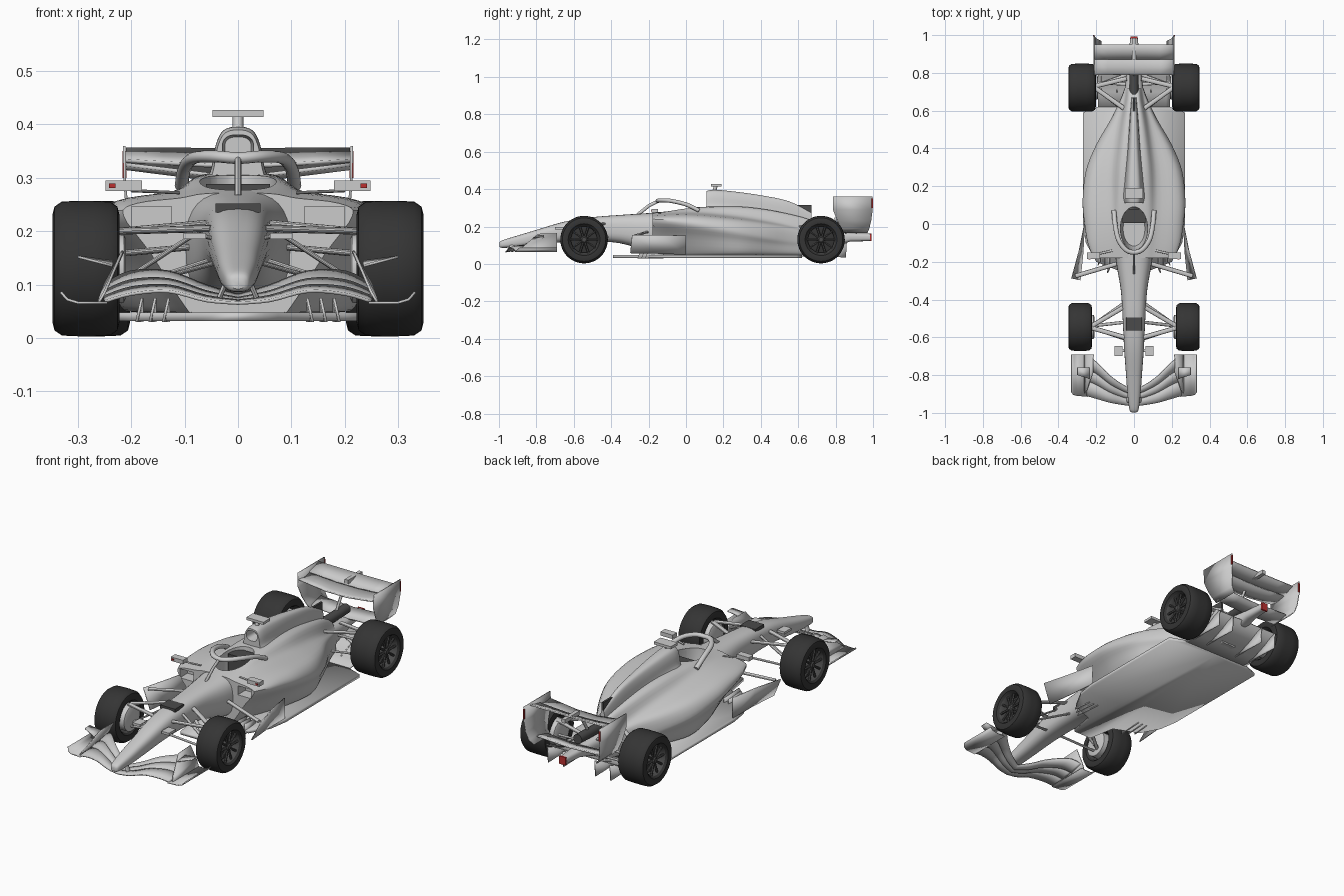
import bpy, bmesh
from math import sin, cos, pi
from mathutils import Vector

if "Cube" in bpy.data.objects:
    bpy.data.objects.remove(bpy.data.objects["Cube"])

def mat(name, c):
    m = bpy.data.materials.new(name)
    m.diffuse_color = (*c, 1)
    m.use_nodes = True
    m.node_tree.nodes["Principled BSDF"].inputs["Base Color"].default_value = m.diffuse_color
    return m

RUBBER, DARK = mat("rubber", (.035, .035, .035)), mat("dark_trim", (.07, .07, .07))
RED = mat("red_light", (.5, .03, .03))

def finish(name, bm, mirror=False, thick=0, m=None):
    bmesh.ops.recalc_face_normals(bm, faces=bm.faces)
    me = bpy.data.meshes.new(name)
    bm.to_mesh(me)
    bm.free()
    ob = bpy.data.objects.new(name, me)
    bpy.context.collection.objects.link(ob)
    if m:
        me.materials.append(m)
    if mirror:
        ob.modifiers.new("mirror", 'MIRROR').merge_threshold = .0005
    if thick:
        s = ob.modifiers.new("thick", 'SOLIDIFY')
        s.thickness, s.offset = thick, 0
    return ob

def loft(name, rings, closed=True, caps=True, **kw):
    bm = bmesh.new()
    vs = [[bm.verts.new(p) for p in r] for r in rings]
    n = len(vs[0])
    for a, b in zip(vs, vs[1:]):
        for i in range(n if closed else n - 1):
            j = (i + 1) % n
            bm.faces.new((a[i], a[j], b[j], b[i]))
    if closed and caps:
        bm.faces.new(vs[0])
        bm.faces.new(vs[-1])
    return finish(name, bm, **kw)

def sheet(name, rows, thick=.005, mirror=True, **kw):
    return loft(name, rows, closed=False, thick=thick, mirror=mirror, **kw)

def plate(name, pts, thick=.005, mirror=True, m=None):
    bm = bmesh.new()
    bm.faces.new([bm.verts.new(p) for p in pts])
    return finish(name, bm, mirror, thick, m)

def box(name, a, b, **kw):
    r = [[(x, y, z) for x, z in ((a[0], a[2]), (b[0], a[2]), (b[0], b[2]), (a[0], b[2]))] for y in (a[1], b[1])]
    return loft(name, r, **kw)

def smooth_path(pts, n, closed=False):
    """Catmull-Rom interpolation of tuples of any size."""
    k, out = len(pts), []
    for i in range(k if closed else k - 1):
        g = lambda j: pts[j % k] if closed else pts[min(max(j, 0), k - 1)]
        for s in range(n):
            t = s / n
            out.append(tuple(.5 * (2*b + (c-a)*t + (2*a-5*b+4*c-d)*t*t + (3*b-a-3*c+d)*t**3)
                             for a, b, c, d in zip(g(i-1), g(i), g(i+1), g(i+2))))
    return out if closed else out + [pts[-1]]

def tube(name, pts, r, flat=1, n=12, **kw):
    P, rings = [Vector(p) for p in pts], []
    for i, p in enumerate(P):
        t = (P[min(i+1, len(P)-1)] - P[max(i-1, 0)]).normalized()
        u = t.cross(Vector((0, 0, 1) if abs(t.z) < .95 else (1, 0, 0))).normalized()
        v = u.cross(t)
        rings.append([p + u*r*flat*cos(2*pi*k/n) + v*r*sin(2*pi*k/n) for k in range(n)])
    return loft(name, rings, **kw)

def lathe(name, prof, y, z, n=48, caps=False, **kw):
    return loft(name, [[(x, y + r*cos(2*pi*k/n), z + r*sin(2*pi*k/n)) for k in range(n)] for x, r in prof],
                caps=caps, mirror=True, **kw)

def oval(y, hw, z0, z1, e=2.8, n=32):
    f = lambda c: (abs(c) ** (2/e)) * (1 if c > 0 else -1)
    return [(hw*f(cos(2*pi*k/n)), y, (z0+z1)/2 + (z1-z0)/2*f(sin(2*pi*k/n))) for k in range(n)]

# nose and survival cell: y, half width, bottom, top
cell = [(-.998, .012, .092, .112), (-.982, .024, .086, .126), (-.9, .035, .09, .152), (-.8, .042, .1, .182),
        (-.65, .053, .118, .226), (-.5, .06, .122, .25), (-.35, .07, .11, .262), (-.2, .095, .07, .272),
        (-.05, .11, .06, .285), (.1, .115, .06, .293)]
chassis = loft("nose_and_chassis", [oval(*s) for s in smooth_path(cell, 4)])

# sidepods and engine deck: y, top, base width, base z, pod width, pod z, undercut width
deck = [(-.18, .272, .11, .262, .215, .23, .1), (-.1, .282, .12, .27, .245, .225, .12),
        (0, .298, .122, .275, .262, .215, .16), (.12, .305, .125, .27, .272, .2, .2),
        (.28, .305, .12, .255, .255, .175, .22), (.42, .29, .1, .235, .2, .15, .17),
        (.55, .265, .075, .21, .125, .13, .115), (.66, .235, .05, .18, .072, .12, .065),
        (.72, .2, .04, .17, .05, .12, .045)]

def deck_ring(y, zt, wb, zb, wp, zp, wu):
    h = [(wb*.6, zt - .002), (wb, zb), (wb + .75*(wp-wb), zp + .7*(zb-zp)), (wp, zp),
         (wu + .55*(wp-wu), zp - .4*(zp-.05)), (wu, .06), (wu*.8, .048)]
    ring = [(0, zt)] + h + [(0, .048)] + [(-x, z) for x, z in reversed(h)]
    return [(x, y, z) for x, z in smooth_path(ring, 4, True)]

body = loft("sidepods_and_deck", [deck_ring(*s) for s in smooth_path(deck, 4)])

# engine spine with air intake: y, top, half width
spine = [(.11, .39, .039), (.15, .396, .042), (.25, .388, .038), (.4, .367, .028), (.55, .335, .02), (.67, .275, .012)]

def spine_ring(y, zt, w):
    h = [(w*.65, zt - .007), (w, zt - .035), (w*1.25, zt - .085), (w*1.9, zt - .13)]
    ring = [(0, zt)] + h + [(0, zt - .14)] + [(-x, z) for x, z in reversed(h)]
    return [(x, y, z) for x, z in smooth_path(ring, 4, True)]

cover = loft("engine_spine", [spine_ring(*s) for s in smooth_path(spine, 4)])

# cockpit opening, sidepod inlets and intake mouth are cut out
def cut(cutter, *targets):
    cutter.hide_render = True
    for ob in targets:
        b = ob.modifiers.new("cut", 'BOOLEAN')
        b.object, b.solver = cutter, 'EXACT'
        bpy.context.view_layer.objects.active = ob
        bpy.ops.object.modifier_apply(modifier="cut")
    bpy.data.objects.remove(cutter)

well = [[(.072*s*cos(a), -.025 + .115*s*sin(a), z) for a in [2*pi*k/32 for k in range(32)]]
        for z, s in ((.15, .8), (.2, .95), (.35, 1.03))]
cut(loft("cockpit_cutter", well), chassis, body)
cut(box("inlet_cutter", (.125, -.25, .2), (.2, -.12, .246), mirror=True), body)
cut(loft("mouth_cutter", [[(x*s, y, .355 + z*s) for x, _, z in oval(0, .031, -.027, .027)]
                          for y, s in ((.09, 1), (.17, .8))]), cover)
box("seat_back", (-.06, .005, .17), (.06, .08, .288), m=DARK)
box("nose_patch", (-.042, -.565, .235), (.042, -.495, .2515), m=DARK)
box("spine_fin", (-.005, .57, .24), (.005, .67, .315), m=DARK)

# halo
half = [(0, -.15, .337), (.045, -.135, .34), (.083, -.08, .337), (.1, 0, .318), (.106, .07, .285)]
tube("halo_ring", smooth_path([(-x, y, z) for x, y, z in half[:0:-1]] + half, 5), .011, 1.15)
tube("halo_pillar", [(0, -.26, .262), (0, -.2, .31), (0, -.145, .338)], .009, .7)

# roof camera and mirrors
tube("camera_stem", [(0, .15, .385), (0, .16, .42)], .01)
box("camera_bar", (-.048, .135, .414), (.048, .19, .427))
box("mirror", (.18, -.185, .275), (.248, -.15, .295), mirror=True)
box("mirror_light", (.23, -.188, .281), (.242, -.184, .289), mirror=True, m=RED)
tube("mirror_stalk", [(.2, -.16, .276), (.11, -.14, .272)], .003, 2, mirror=True)
box("nose_camera", (.06, -.7, .185), (.102, -.645, .197), mirror=True)
tube("nose_camera_stalk", [(.07, -.67, .192), (.04, -.67, .185)], .004, 2, mirror=True)

# floor, diffuser and floor fences
plate("floor", [(0, -.39, .04), (.05, -.39, .04), (.075, -.25, .04), (.2, -.2, .04), (.255, -.1, .04), (.27, 0, .04),
                (.27, .59, .04), (.19, .62, .04), (0, .62, .04)], .016)
sheet("diffuser", [[(x, y, z) for x in (0, .17, .19)] for y, z in ((.6, .04), (.7, .05), (.78, .08), (.85, .12))])
for i, x in enumerate((.09, .175)):
    plate(f"diffuser_fence_{i}", [(x, .66, .04), (x, .855, .035), (x, .86, .115), (x, .72, .06)])
for i, x in enumerate((.13, .155, .18)):
    plate(f"floor_fence_{i}", [(x + .01, -.26 + i*.02, .03), (x, -.12, .03), (x, -.12, .07), (x, -.24 + i*.02, .075)])
sheet("side_board", [[(.262, 0, .05), (.262, 0, .152)], [(.27, -.15, .055), (.29, -.14, .155)],
                     [(.285, -.298, .058), (.33, -.288, .155)]])
tube("board_strut", [(.31, -.275, .15), (.09, -.21, .17)], .006, 2, mirror=True)

# front wing: x, leading y z, trailing y z; split into three flaps
span = smooth_path([(0, -.965, .065, -.88, .08), (.06, -.958, .07, -.85, .098), (.13, -.945, .087, -.8, .124),
                    (.2, -.925, .082, -.73, .124), (.25, -.91, .068, -.7, .1)], 4)
for i, (t0, t1) in enumerate(((0, .38), (.36, .68), (.66, 1))):
    sheet(f"front_wing_flap_{i}", [[(x, ly + (ty-ly)*t, lz + (tz-lz)*t**1.3 - .004*i*(1-(t-t0)/(t1-t0)))
          for t in (t0, (t0+t1)/2, t1)] for x, ly, lz, ty, tz in span], .006)
sheet("front_endplate", [[(.262, -.9, .065), (.262, -.69, .065)], [(.25, -.88, .085), (.25, -.69, .1)],
                         [(.218, -.79, .16), (.215, -.69, .163)]])
sheet("front_footplate", [[(x, y0, z), (x, -.69, z)] for x, y0, z in
                          ((.245, -.915, .066), (.3, -.91, .066), (.32, -.905, .072), (.332, -.89, .086))])
plate("front_winglet", [(.235, -.82, .135), (.3, -.8, .152), (.3, -.76, .152), (.235, -.76, .143)])
tube("wing_pylon", [(.02, -.93, .11), (.035, -.93, .075)], .005, 3, mirror=True)

# rear wing: chord points are y, z at the centre and z at the tip
for name, pts in (("rear_main_plane", ((.79, .307, .325), (.83, .299, .318), (.885, .318, .328))),
                  ("rear_flap", ((.872, .323, .332), (.91, .334, .34), (.95, .353, .354)))):
    sheet(name, [[(x, y, z + (zt-z)*max(0, (x-.06)/.15)) for y, z, zt in pts] for x in (0, .06, .14, .21)], .007)
sheet("beam_wing", [[(x, .85, .165 + x*.05), (x, .93, .185 + x*.05)] for x in (0, .1, .185)], .008)
sheet("rear_endplate", [[(x, y0, z), (x, y1, z)] for x, y0, y1, z in
      ((.213, .785, .998, .36), (.212, .785, .998, .29), (.207, .81, .99, .23), (.197, .83, .98, .19), (.175, .835, .97, .167))], .005)
box("endplate_light", (.209, .993, .3), (.216, 1.0, .35), mirror=True, m=RED)
tube("wing_mount", smooth_path([(0, .76, .16), (0, .8, .24), (0, .84, .3)], 4), .008, .8)
box("flap_actuator", (-.01, .87, .33), (.01, .985, .35))

# gearbox, crash structure, exhaust and rain light
loft("gearbox", [oval(*s) for s in ((.6, .06, .06, .2), (.75, .045, .08, .18), (.88, .03, .12, .165), (.985, .02, .122, .162))])
box("rain_light", (-.018, .983, .122), (.018, .992, .162), m=RED)
tube("exhaust", [(0, .68, .2), (0, .87, .205)], .024, n=20, m=DARK)

# wheels, hubs, brake drums
for name, y, xi in (("front", -.545, .222), ("rear", .722, .202)):
    z, xo = .13, .348
    lathe(name + "_tyre", [(xi+.012, .076), (xi+.002, .085), (xi, .1), (xi+.004, .116), (xi+.018, .1255), (xi+.05, .127),
          (xo-.05, .127), (xo-.018, .1255), (xo-.004, .116), (xo, .1), (xo-.002, .085), (xo-.012, .076)], y, z, m=RUBBER)
    lathe(name + "_rim", [(xi+.012, .077), (xi+.03, .07), (xo-.03, .07), (xo-.012, .077), (xo-.008, .08), (xo-.012, .077)], y, z, m=DARK)
    lathe(name + "_rim_disc", [(xo-.05, .07), (xo-.045, .02)], y, z, m=RUBBER, caps=True)
    lathe(name + "_hub", [(xo-.05, .022), (xo-.02, .02), (xo-.012, .012)], y, z, 20, m=DARK, caps=True)
    lathe(name + "_brake_drum", [(xi-.012, .055), (xi-.008, .064), (xi+.06, .066)], y, z, 32, caps=True)
    for k in range(10):
        a = 2*pi*k/10
        tube(f"{name}_spoke_{k}", [(xo-.022, y + r*cos(a), z + r*sin(a)) for r in (.015, .074)], .006, n=6, mirror=True, m=DARK)

# suspension arms: outer point to inner point
arms = {"front": [((.225, -.54, .2), (.055, -.44, .215)), ((.225, -.55, .2), (.05, -.6, .205)),
                  ((.225, -.54, .09), (.055, -.42, .145)), ((.225, -.55, .09), (.045, -.61, .14)),
                  ((.225, -.54, .1), (.05, -.52, .215))],
        "rear": [((.205, .72, .19), (.05, .61, .2)), ((.205, .73, .19), (.04, .77, .18)),
                 ((.205, .72, .08), (.05, .6, .11)), ((.205, .73, .08), (.04, .79, .11)),
                 ((.205, .75, .13), (.04, .74, .13))]}
for end, pairs in arms.items():
    for i, (p, q) in enumerate(pairs):
        tube(f"{end}_suspension_arm_{i}", [p, q], .0065 if i < 2 else .0045, 1.9, mirror=True)

bpy.ops.object.select_all(action='SELECT')
bpy.context.view_layer.objects.active = body
bpy.ops.object.shade_smooth_by_angle(angle=.6)
